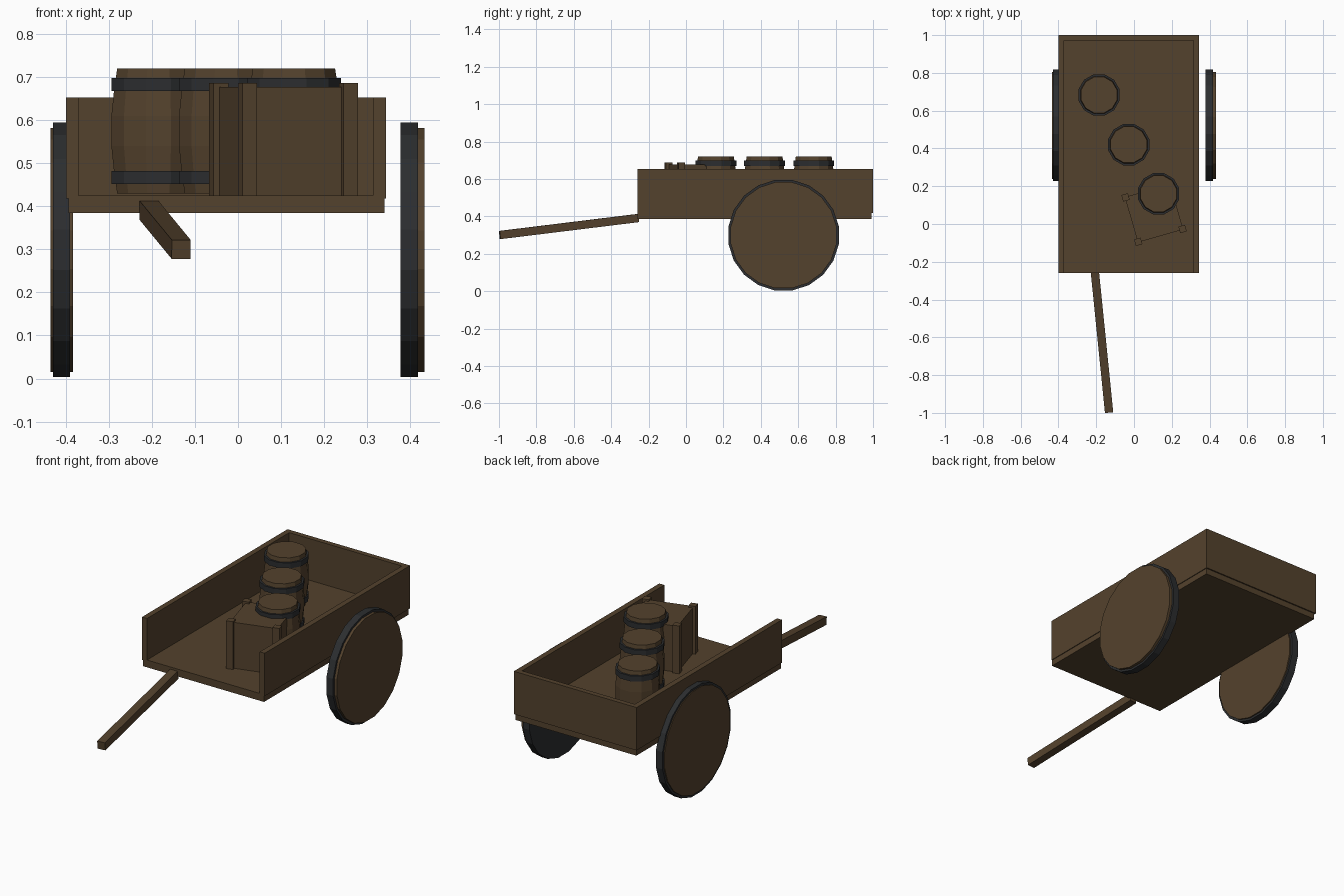
import bpy, bmesh, math
from mathutils import Vector, Matrix

if "Cube" in bpy.data.objects:
    bpy.data.objects.remove(bpy.data.objects["Cube"])


def material(name, rgb):
    m = bpy.data.materials.new(name)
    m.diffuse_color = (*rgb, 1)
    m.use_nodes = True
    m.node_tree.nodes["Principled BSDF"].inputs["Base Color"].default_value = m.diffuse_color
    return m


WOOD = material("brown wood", (0.088, 0.054, 0.026))
IRON = material("dark iron", (0.025, 0.027, 0.029))


def finish(name, bm, mat, matrix=Matrix()):
    bmesh.ops.recalc_face_normals(bm, faces=bm.faces)
    mesh = bpy.data.meshes.new(name)
    bm.to_mesh(mesh)
    bm.free()
    mesh.materials.append(mat)
    ob = bpy.data.objects.new(name, mesh)
    ob.matrix_world = matrix
    bpy.context.collection.objects.link(ob)
    return ob


def box(name, lo, hi, mat, matrix=Matrix()):
    lo, hi = Vector(lo), Vector(hi)
    bm = bmesh.new()
    bmesh.ops.create_cube(bm, size=1)
    for v in bm.verts:
        v.co = (lo + hi) / 2 + v.co * (hi - lo)
    return finish(name, bm, mat, matrix)


def lathe(name, profile, sides, mat, matrix=Matrix(), closed=False):
    """Turn (radius, height) pairs about z; cap both ends, or join them up if closed."""
    bm = bmesh.new()
    rings = [[bm.verts.new((r * math.cos(a), r * math.sin(a), z))
              for a in (math.tau * (i + 0.5) / sides for i in range(sides))]
             for r, z in profile]
    pairs = list(zip(rings, rings[1:]))
    if closed:
        pairs.append((rings[-1], rings[0]))
    else:
        bm.faces.new(rings[0])
        bm.faces.new(rings[-1])
    for a, b in pairs:
        for i in range(sides):
            j = (i + 1) % sides
            bm.faces.new((a[i], a[j], b[j], b[i]))
    return finish(name, bm, mat, matrix)


# Cart bed, open at the front
box("bed_floor", (-0.394, -0.26, 0.385), (0.34, 0.993, 0.425), WOOD)
box("left_board", (-0.40, -0.26, 0.418), (-0.37, 1.0, 0.653), WOOD)
box("right_board", (0.314, -0.26, 0.418), (0.344, 1.0, 0.653), WOOD)
box("back_board", (-0.37, 0.972, 0.418), (0.314, 1.0, 0.653), WOOD)

# Wheels: wooden disc with an iron tyre
def wheel(side, disc, tyre):
    turn = Matrix.Translation((0, 0.522, 0.299)) @ Matrix.Rotation(math.pi / 2, 4, "Y")
    lathe(side + "_wheel", [(0.287, disc[0]), (0.287, disc[1])], 20, WOOD, turn)
    return turn, tyre


turn, t = wheel("left", (-0.435, -0.383), (-0.43, -0.39))
lathe("left_tyre", [(0.28, t[0]), (0.299, t[0]), (0.299, t[1]), (0.28, t[1])],
      20, IRON, turn, closed=True)
turn, t = wheel("right", (0.39, 0.433), (0.378, 0.418))
lathe("right_tyre", [(0.299, t[0]), (0.299, t[1])], 20, IRON, turn)

# Pull shaft
start, end = Vector((-0.207, -0.255, 0.391)), Vector((-0.132, -0.996, 0.3))
d = end - start
aim = Matrix.Translation(start) @ d.to_track_quat("Y", "Z").to_matrix().to_4x4()
box("pull_shaft", (-0.022, 0, -0.022), (0.022, d.length, 0.022), WOOD, aim)

# Barrels in a row, each with two hoops
stave = [(0.099, 0.43), (0.106, 0.475), (0.113, 0.54),
         (0.113, 0.61), (0.106, 0.675), (0.099, 0.72)]
for n, (x, y) in enumerate([(-0.185, 0.683), (-0.028, 0.42), (0.13, 0.16)], 1):
    at = Matrix.Translation((x, y, 0))
    lathe(f"barrel_{n}", stave, 12, WOOD, at)
    for part, z in (("lower", 0.452), ("upper", 0.668)):
        lathe(f"barrel_{n}_{part}_hoop",
              [(0.095, z), (0.113, z), (0.113, z + 0.03), (0.095, z + 0.03)],
              12, IRON, at, closed=True)

# Crate with corner posts, turned a little
at = Matrix.Translation((0.106, 0.057, 0)) @ Matrix.Rotation(math.radians(16), 4, "Z")
box("crate", (-0.125, -0.125, 0.425), (0.125, 0.125, 0.677), WOOD, at)
for i, (sx, sy) in enumerate([(-1, -1), (1, -1), (1, 1), (-1, 1)], 1):
    cx, cy = sx * 0.122, sy * 0.122
    box(f"crate_post_{i}", (cx - 0.018, cy - 0.018, 0.425),
        (cx + 0.018, cy + 0.018, 0.687), WOOD, at)
